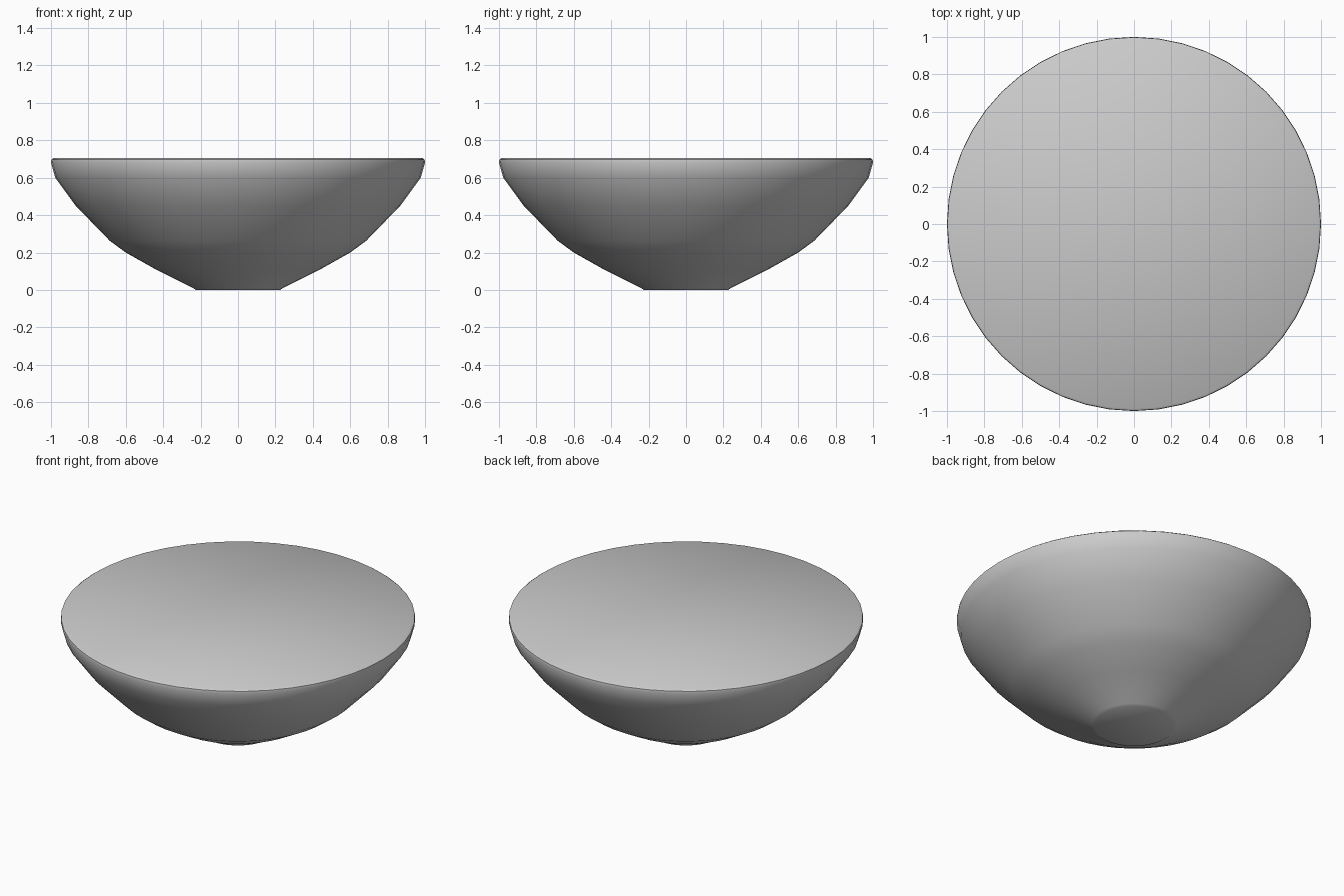
import bpy, bmesh
from math import cos, sin, tau, radians

if "Cube" in bpy.data.objects:
    bpy.data.objects.remove(bpy.data.objects["Cube"])

SEGMENTS = 48
# bowl outline from foot to rim: (radius, height)
PROFILE = [(0.225, 0.0), (0.24, 0.01), (0.44, 0.11), (0.60, 0.20), (0.685, 0.262),
           (0.868, 0.45), (0.977, 0.60), (1.0, 0.68), (0.998, 0.697), (0.987, 0.705)]

bm = bmesh.new()
rings = [[bm.verts.new((r * cos(tau * i / SEGMENTS), r * sin(tau * i / SEGMENTS), z))
          for i in range(SEGMENTS)] for r, z in PROFILE]

# curved wall
for low, high in zip(rings, rings[1:]):
    for i in range(SEGMENTS):
        j = (i + 1) % SEGMENTS
        bm.faces.new((low[i], low[j], high[j], high[i]))

# flat foot and flat top
bm.faces.new(rings[0][::-1])
bm.faces.new(rings[-1])

mesh = bpy.data.meshes.new("bowl")
bm.to_mesh(mesh)
bm.free()
bowl = bpy.data.objects.new("bowl", mesh)
bpy.context.collection.objects.link(bowl)
bpy.context.view_layer.objects.active = bowl
bowl.select_set(True)
bpy.ops.object.shade_smooth_by_angle(angle=radians(40))
